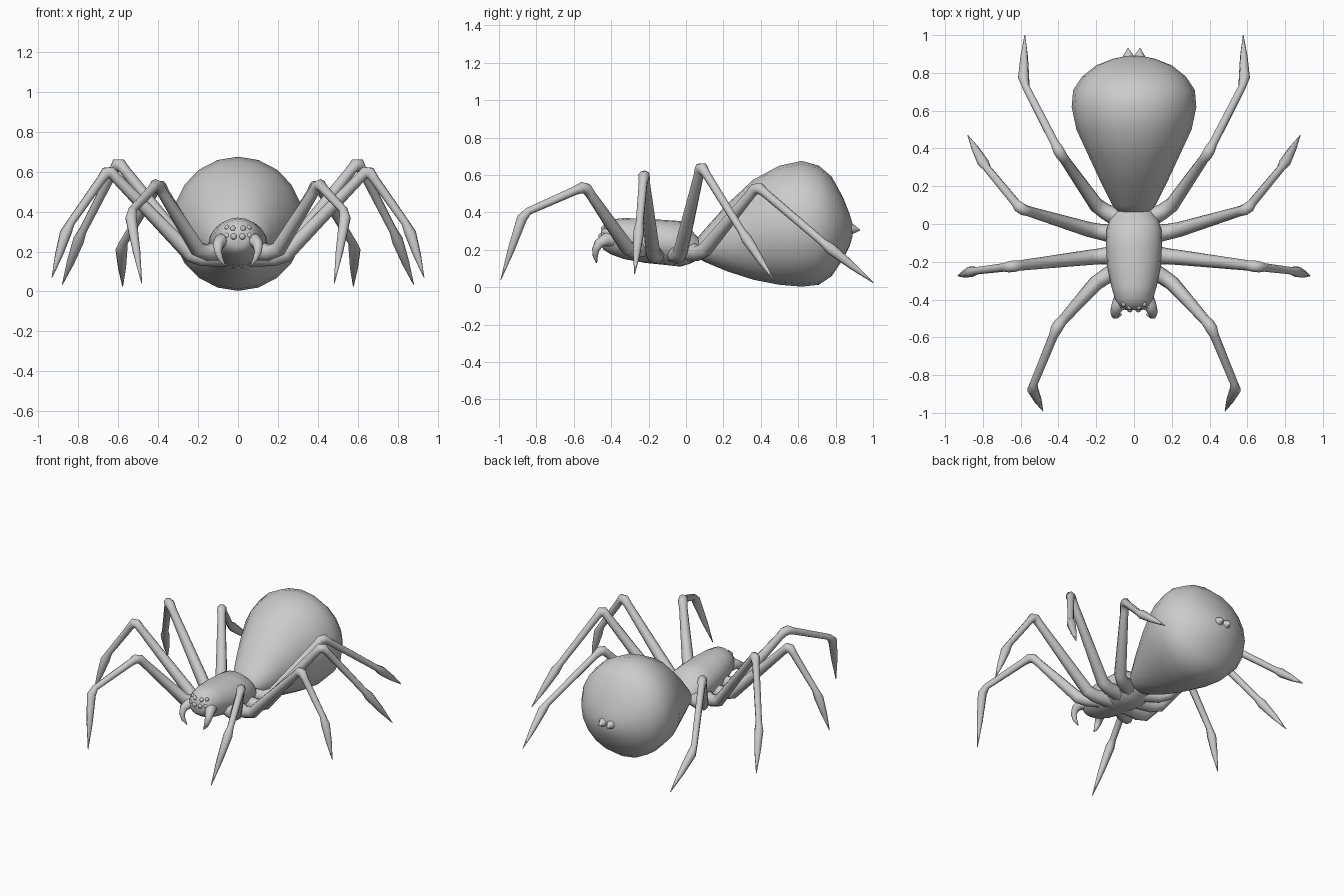
import bpy, bmesh
from math import sin, cos, pi, radians
from mathutils import Vector

if "Cube" in bpy.data.objects:
    bpy.data.objects.remove(bpy.data.objects["Cube"])


def finish(name, bm, mirror=False, angle=60):
    bmesh.ops.recalc_face_normals(bm, faces=bm.faces)
    me = bpy.data.meshes.new(name)
    bm.to_mesh(me)
    bm.free()
    ob = bpy.data.objects.new(name, me)
    bpy.context.collection.objects.link(ob)
    bpy.ops.object.select_all(action='DESELECT')
    ob.select_set(True)
    bpy.context.view_layer.objects.active = ob
    bpy.ops.object.shade_smooth_by_angle(angle=radians(angle))
    if mirror:
        ob.modifiers.new("Mirror", 'MIRROR')
    return ob


def skin_rings(bm, rings):
    n = len(rings[0])
    for a, b in zip(rings, rings[1:]):
        for i in range(n):
            j = (i + 1) % n
            bm.faces.new((a[i], a[j], b[j], b[i]))
    bm.faces.new(rings[0])
    bm.faces.new(rings[-1])


def loft(name, sections, sides):
    """Oval sections along y: (y, bottom z, top z, half width)."""
    bm = bmesh.new()
    rings = []
    for y, lo, hi, w in sections:
        rings.append([bm.verts.new((w * sin(2 * pi * i / sides), y,
                                    (lo + hi) / 2 + (hi - lo) / 2 * cos(2 * pi * i / sides)))
                      for i in range(sides)])
    skin_rings(bm, rings)
    return finish(name, bm)


def tube(name, path, sides=8):
    """Tapered tube through (x, y, z, radius) points, mirrored in x."""
    bm = bmesh.new()
    pts = [Vector(p[:3]) for p in path]
    rings, side = [], None
    for k, p in enumerate(pts):
        t = Vector()
        if k > 0:
            t += (p - pts[k - 1]).normalized()
        if k < len(pts) - 1:
            t += (pts[k + 1] - p).normalized()
        t.normalize()
        ref = side if side else t.orthogonal()
        side = (ref - t * ref.dot(t)).normalized()
        up = t.cross(side)
        r = path[k][3]
        rings.append([bm.verts.new(p + r * (side * cos(2 * pi * i / sides) + up * sin(2 * pi * i / sides)))
                      for i in range(sides)])
    skin_rings(bm, rings)
    return finish(name, bm, True)


def leg(name, root, hip, knee, ankle, tip):
    root, hip, knee, ankle, tip = map(Vector, (root, hip, knee, ankle, tip))

    def near(a, b, d):
        return a + (b - a).normalized() * d
    path = [(root, .055), (near(hip, root, .04), .042), (near(hip, knee, .03), .04),
            (near(knee, hip, .06), .027), (near(knee, hip, .02), .031), (near(knee, ankle, .02), .031),
            (near(knee, ankle, .06), .024), (near(ankle, knee, .03), .021),
            (near(ankle, tip, .03), .03), (ankle.lerp(tip, .55), .02), (tip, .002)]
    tube(name, [(*p, r) for p, r in path])


# abdomen
loft("abdomen", [
    (.04, .17, .24, .06), (.10, .135, .31, .115), (.22, .085, .445, .175), (.36, .04, .575, .24),
    (.50, .013, .65, .305), (.62, .003, .675, .33), (.71, .013, .65, .322), (.78, .06, .59, .275),
    (.84, .15, .48, .20), (.875, .22, .39, .11), (.89, .27, .34, .04)], 20)

# spinnerets
tube("spinnerets", [(.03, .86, .31, .045), (.03, .90, .31, .022), (.032, .93, .305, .003)])

# head and thorax
loft("head_and_thorax", [
    (-.455, .225, .30, .045), (-.44, .20, .33, .075), (-.40, .175, .362, .10), (-.33, .15, .37, .12),
    (-.22, .13, .366, .142), (-.12, .12, .36, .148), (-.03, .11, .354, .145), (.02, .125, .315, .13),
    (.07, .15, .26, .09), (.11, .17, .23, .05)], 20)

# four pairs of legs, front to back
leg("front_legs", (.06, -.23, .21), (.19, -.30, .19), (.405, -.54, .54), (.54, -.868, .395), (.482, -.99, .04))
leg("second_legs", (.06, -.16, .18), (.22, -.175, .165), (.65, -.225, .61), (.855, -.25, .32), (.932, -.275, .07))
leg("third_legs", (.06, -.06, .18), (.22, -.035, .165), (.60, .08, .65), (.79, .31, .28), (.88, .47, .035))
leg("rear_legs", (.06, .02, .19), (.19, .085, .18), (.395, .38, .54), (.585, .75, .225), (.578, 1.0, .025))

# curved fangs
tube("fangs", [(.06, -.38, .25, .04), (.085, -.43, .255, .035), (.10, -.465, .235, .027),
               (.10, -.483, .20, .02), (.088, -.485, .165, .014), (.065, -.478, .13, .003)])

# eyes
bm = bmesh.new()
for x, y, z, r in [(.022, -.452, .275, .016), (.055, -.44, .28, .015), (.025, -.44, .315, .015), (.055, -.425, .32, .013)]:
    new = bmesh.ops.create_uvsphere(bm, u_segments=10, v_segments=6, radius=r)["verts"]
    bmesh.ops.translate(bm, verts=new, vec=(x, y, z))
finish("eyes", bm, True)
